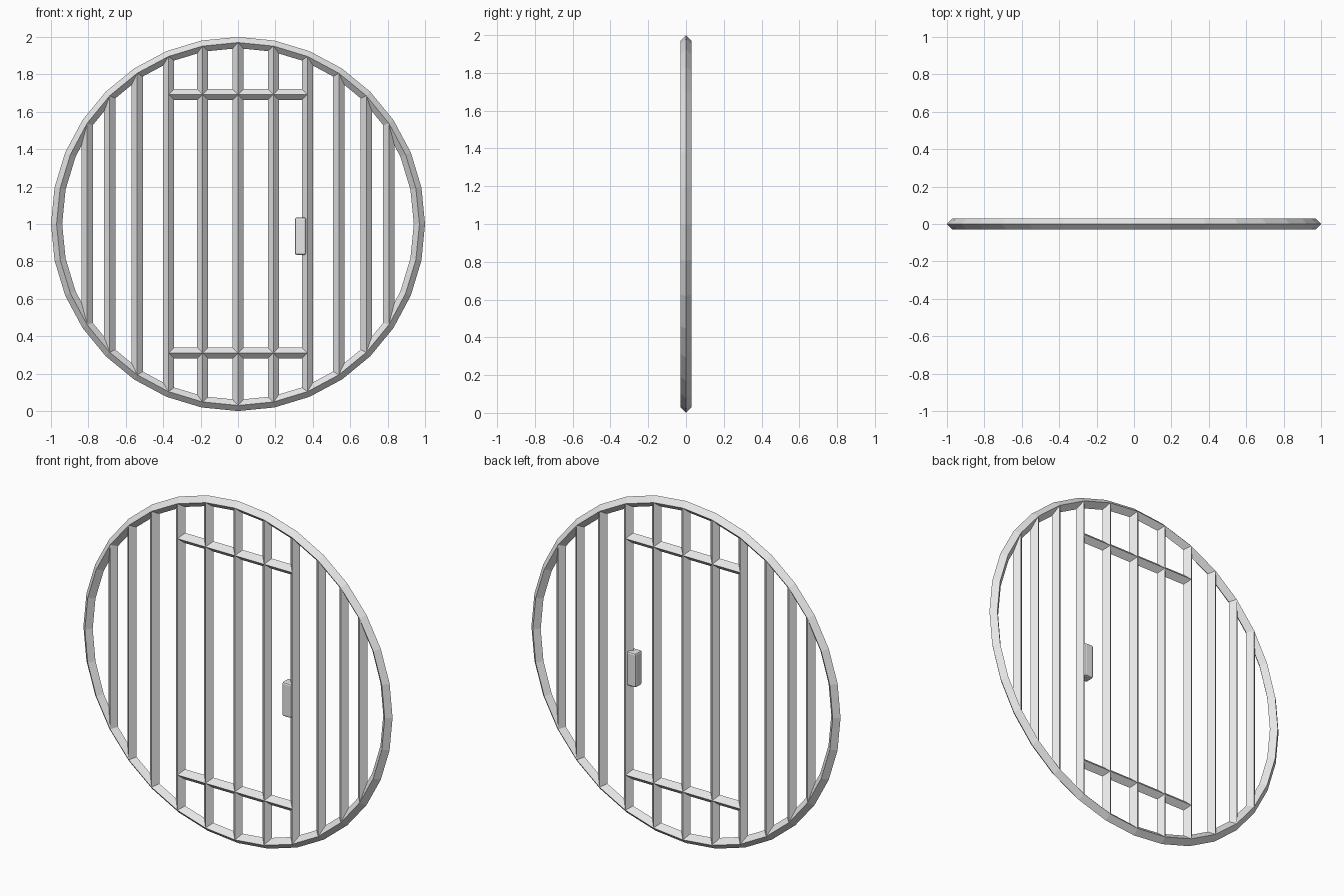
import bpy, bmesh, math
from mathutils import Vector

cube = bpy.data.objects.get("Cube")
if cube:
    bpy.data.objects.remove(cube, do_unlink=True)

RING = 0.97      # centreline radius of the hoop
R = 0.03         # half diagonal of the square rods
SEGS = 32
MID = 1.0        # height of the hoop centre

metal = bpy.data.materials.new("grey metal")
metal.use_nodes = True
GREY = (0.8, 0.8, 0.8, 1)
metal.diffuse_color = GREY
metal.node_tree.nodes["Principled BSDF"].inputs["Base Color"].default_value = GREY


def finish(name, bm):
    bmesh.ops.recalc_face_normals(bm, faces=bm.faces)
    mesh = bpy.data.meshes.new(name)
    bm.to_mesh(mesh)
    bm.free()
    mesh.materials.append(metal)
    ob = bpy.data.objects.new(name, mesh)
    bpy.context.scene.collection.objects.link(ob)
    return ob


def loft(bm, loops, closed=False):
    """Skin a chain of vertex loops, capping the ends unless closed."""
    rows = [[bm.verts.new(p) for p in loop] for loop in loops]
    n = len(rows[0])
    pairs = list(zip(rows, rows[1:]))
    if closed:
        pairs.append((rows[-1], rows[0]))
    else:
        bm.faces.new(rows[0])
        bm.faces.new(rows[-1])
    for a, b in pairs:
        for i in range(n):
            j = (i + 1) % n
            bm.faces.new((a[i], a[j], b[j], b[i]))


# Diamond section shared by every rod: (sideways, depth)
DIAMOND = [(R, 0), (0, R), (-R, 0), (0, -R)]

# Faceted hoop
bm = bmesh.new()
loops = []
for k in range(SEGS):
    a = math.tau * k / SEGS
    loops.append([Vector(((RING + u) * math.sin(a), v, MID + (RING + u) * math.cos(a)))
                  for u, v in DIAMOND])
loft(bm, loops, closed=True)
finish("hoop", bm)

# Upright bars, one per hoop corner, with ends following the hoop
for k in range(-5, 6):
    x = RING * math.sin(math.tau * k / SEGS)
    bm = bmesh.new()
    loft(bm, [[(x + u, v, MID + s * math.sqrt(RING ** 2 - (x + u) ** 2))
               for u, v in DIAMOND] for s in (-1, 1)])
    finish(f"upright_bar_{k + 6}", bm)

# Cross rails that frame the door
half = RING * math.sin(math.tau * 2 / SEGS)
for name, z in (("lower_rail", 0.31), ("upper_rail", 1.692)):
    bm = bmesh.new()
    loft(bm, [[(x, v, z + u) for u, v in DIAMOND] for x in (-half, half)])
    finish(name, bm)

# Rounded door handle
bm = bmesh.new()
bmesh.ops.create_cube(bm, size=1)
for vert in bm.verts:
    vert.co = Vector((0.334, 0, 0.935)) + vert.co * Vector((1, 1, 1)).length / math.sqrt(3)
    vert.co.x = 0.334 + (vert.co.x - 0.334) * 0.06
    vert.co.y *= 0.06
    vert.co.z = 0.935 + (vert.co.z - 0.935) * 0.2
bmesh.ops.bevel(bm, geom=bm.edges[:], offset=0.01, segments=2, profile=0.5, affect='EDGES')
finish("door_handle", bm)
